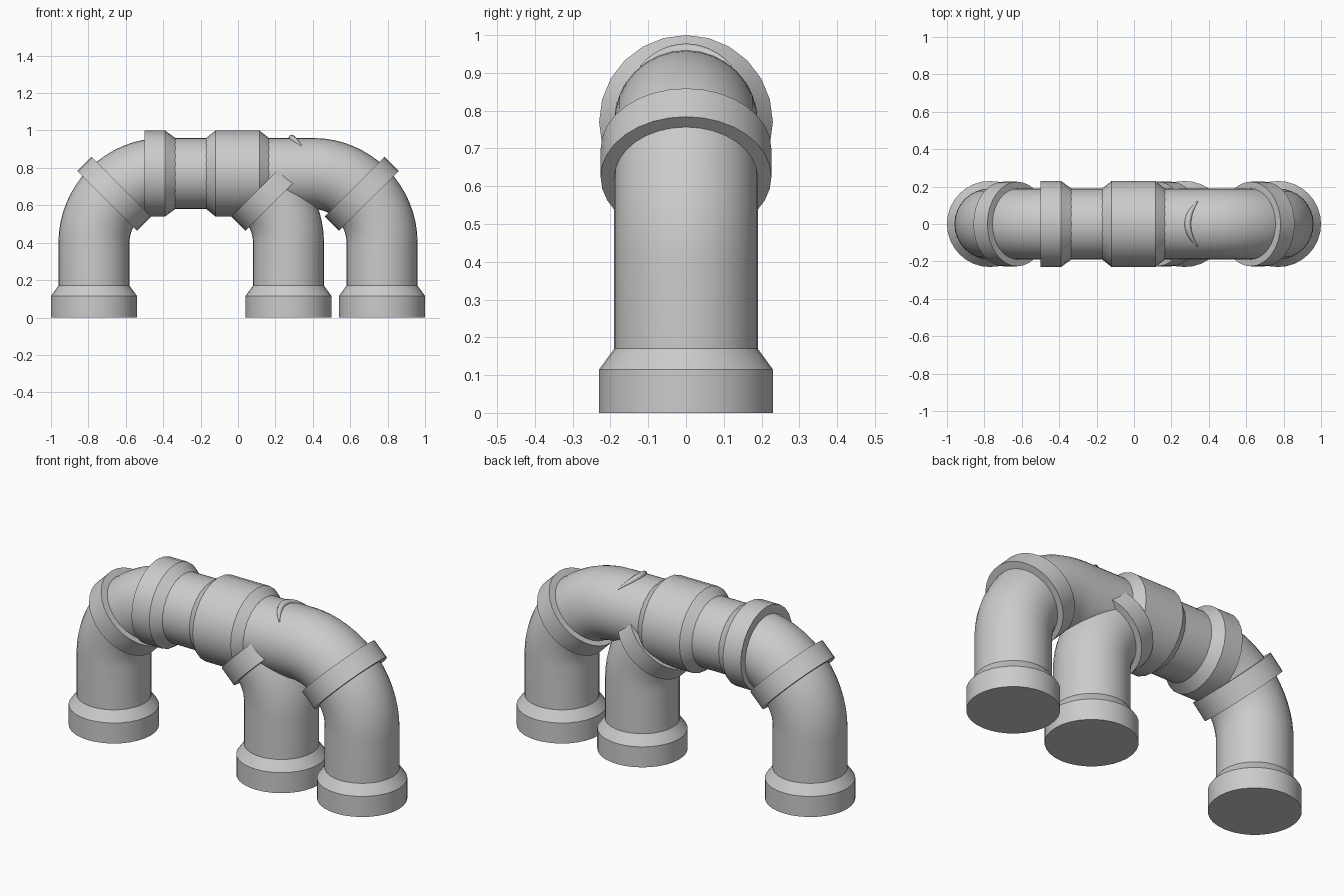
import bpy, bmesh, math
from mathutils import Vector

if "Cube" in bpy.data.objects:
    bpy.data.objects.remove(bpy.data.objects["Cube"])

PIPE, SOCKET, RING = 0.19, 0.23, 0.226   # radii
AXIS_Z, BEND_R = 0.77, 0.37              # height of main run, elbow bend radius
BEND_Z = AXIS_Z - BEND_R


def sweep(name, stations, sides=32):
    """Loft capped circles along the xz plane; station = (x, z, heading angle, radius)."""
    bm = bmesh.new()
    loops = []
    for x, z, a, r in stations:
        n = Vector((-math.sin(a), 0, math.cos(a)))
        loop = []
        for i in range(sides):
            t = math.tau * i / sides
            p = Vector((x, 0, z)) + n * (r * math.cos(t)) + Vector((0, r * math.sin(t), 0))
            loop.append(bm.verts.new(p))
        loops.append(loop)
    for a, b in zip(loops, loops[1:]):
        for i in range(sides):
            j = (i + 1) % sides
            bm.faces.new((a[i], a[j], b[j], b[i]))
    bm.faces.new(loops[0])
    bm.faces.new(loops[-1])
    bmesh.ops.recalc_face_normals(bm, faces=bm.faces)
    me = bpy.data.meshes.new(name)
    bm.to_mesh(me)
    bm.free()
    ob = bpy.data.objects.new(name, me)
    bpy.context.collection.objects.link(ob)
    bpy.ops.object.select_all(action='DESELECT')
    bpy.context.view_layer.objects.active = ob
    ob.select_set(True)
    bpy.ops.object.shade_smooth_by_angle(angle=math.radians(28))
    return ob


def leg(name, x, side):
    """Upright leg with foot socket, 90 degree elbow and a collar halfway round it."""
    up = math.pi / 2
    st = [(x, 0, up, SOCKET), (x, 0.115, up, SOCKET), (x, 0.17, up, PIPE)]
    cx = x - side * BEND_R
    for i in range(17):
        t = up * i / 16
        head = up + side * t
        st.append((cx + side * BEND_R * math.cos(t), BEND_Z + BEND_R * math.sin(t), head, PIPE))
    sweep(name + "_leg", st)
    # flat-faced collar on the diagonal
    d = BEND_R * math.sqrt(0.5)
    h = 0.053 * math.sqrt(0.5)
    mx, mz, head = cx + side * d, BEND_Z + d, up + side * math.pi / 4
    sweep(name + "_elbow_collar", [(mx + side * h, mz - h, head, RING),
                                   (mx - side * h, mz + h, head, RING)])


def along_x(name, profile, sides):
    sweep(name, [(x, AXIS_Z, 0, r) for x, r in profile], sides)


# three legs
leg("left", -0.77, -1)
leg("middle", 0.27, 1)
leg("right", 0.77, 1)

# horizontal run and its sockets
along_x("main_pipe", [(-0.4, PIPE), (0.4, PIPE)], 32)
along_x("end_socket", [(-0.5, SOCKET), (-0.39, SOCKET), (-0.335, PIPE)], 24)
along_x("tee_socket", [(-0.17, PIPE), (-0.12, SOCKET), (0.115, SOCKET), (0.165, PIPE)], 24)

# small crescent ridge on top of the run
st = bpy.data.curves.new("top_ridge", 'CURVE')
st.dimensions = '3D'
st.bevel_depth = 0.018
st.bevel_resolution = 2
sp = st.splines.new('POLY')
sp.points.add(12)
for i, p in enumerate(sp.points):
    s = (i - 6) / 6
    y = 0.12 * s
    p.co = (0.288 + 0.052 * s * s, y, AXIS_Z + math.sqrt(PIPE ** 2 - y * y), 1)
    p.radius = 1 - 0.85 * s * s
ridge = bpy.data.objects.new("top_ridge", st)
bpy.context.collection.objects.link(ridge)
